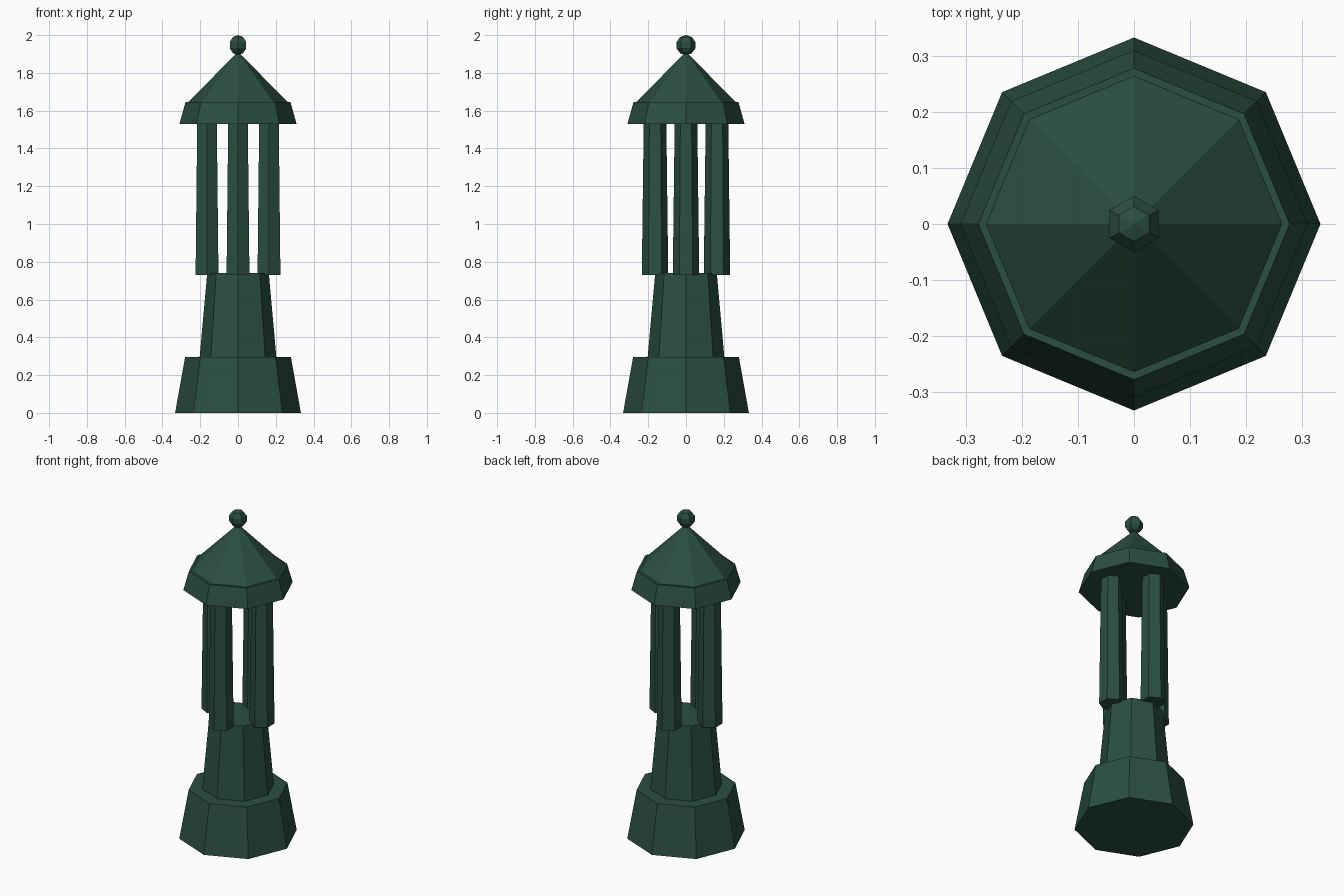
import bpy, bmesh
from math import sin, cos, pi

if "Cube" in bpy.data.objects:
    bpy.data.objects.remove(bpy.data.objects["Cube"])

# Dark green paint
paint = bpy.data.materials.new("green_paint")
paint.diffuse_color = (0.024, 0.078, 0.052, 1)
paint.use_nodes = True
paint.node_tree.nodes["Principled BSDF"].inputs["Base Color"].default_value = paint.diffuse_color


def turned(name, profile, sides, x=0, y=0):
    """Closed faceted solid from (radius, z) points, first corner on +y."""
    bm = bmesh.new()
    rings = []
    for r, z in profile:
        n = sides if r > 0 else 1
        rings.append([bm.verts.new((r * cos(pi / 2 + 2 * pi * i / sides),
                                    r * sin(pi / 2 + 2 * pi * i / sides), z))
                      for i in range(n)])
    for a, b in zip(rings, rings[1:]):
        for i in range(sides):
            j = (i + 1) % sides
            quad = [a[i % len(a)], a[j % len(a)], b[j % len(b)], b[i % len(b)]]
            bm.faces.new(list(dict.fromkeys(quad)))
    for ring in (rings[0], rings[-1]):
        if len(ring) > 1:
            bm.faces.new(ring)
    bmesh.ops.recalc_face_normals(bm, faces=bm.faces)
    mesh = bpy.data.meshes.new(name)
    bm.to_mesh(mesh)
    bm.free()
    mesh.materials.append(paint)
    ob = bpy.data.objects.new(name, mesh)
    ob.location = (x, y, 0)
    bpy.context.collection.objects.link(ob)
    return ob


# Octagonal plinth and tapered shaft
turned("base", [(0.333, 0), (0.28, 0.296)], 8)
turned("shaft", [(0.203, 0.296), (0.163, 0.74)], 8)

# Four hexagonal pillars around the open lantern chamber
for i, (dx, dy) in enumerate([(1, 0), (0, 1), (-1, 0), (0, -1)]):
    turned(f"pillar_{i + 1}", [(0.07, 0.73), (0.06, 1.53)], 6, dx * 0.164, dy * 0.164)

# Eave and pointed roof
turned("eave", [(0.31, 1.53), (0.278, 1.645)], 8)
turned("roof", [(0.264, 1.645), (0, 1.912)], 8)

# Six-sided ball finial with five bands
R, zc = 0.053, 1.947
turned("finial", [(0 if k in (0, 5) else R * sin(pi * k / 5), zc - R * cos(pi * k / 5))
                  for k in range(6)], 6)
